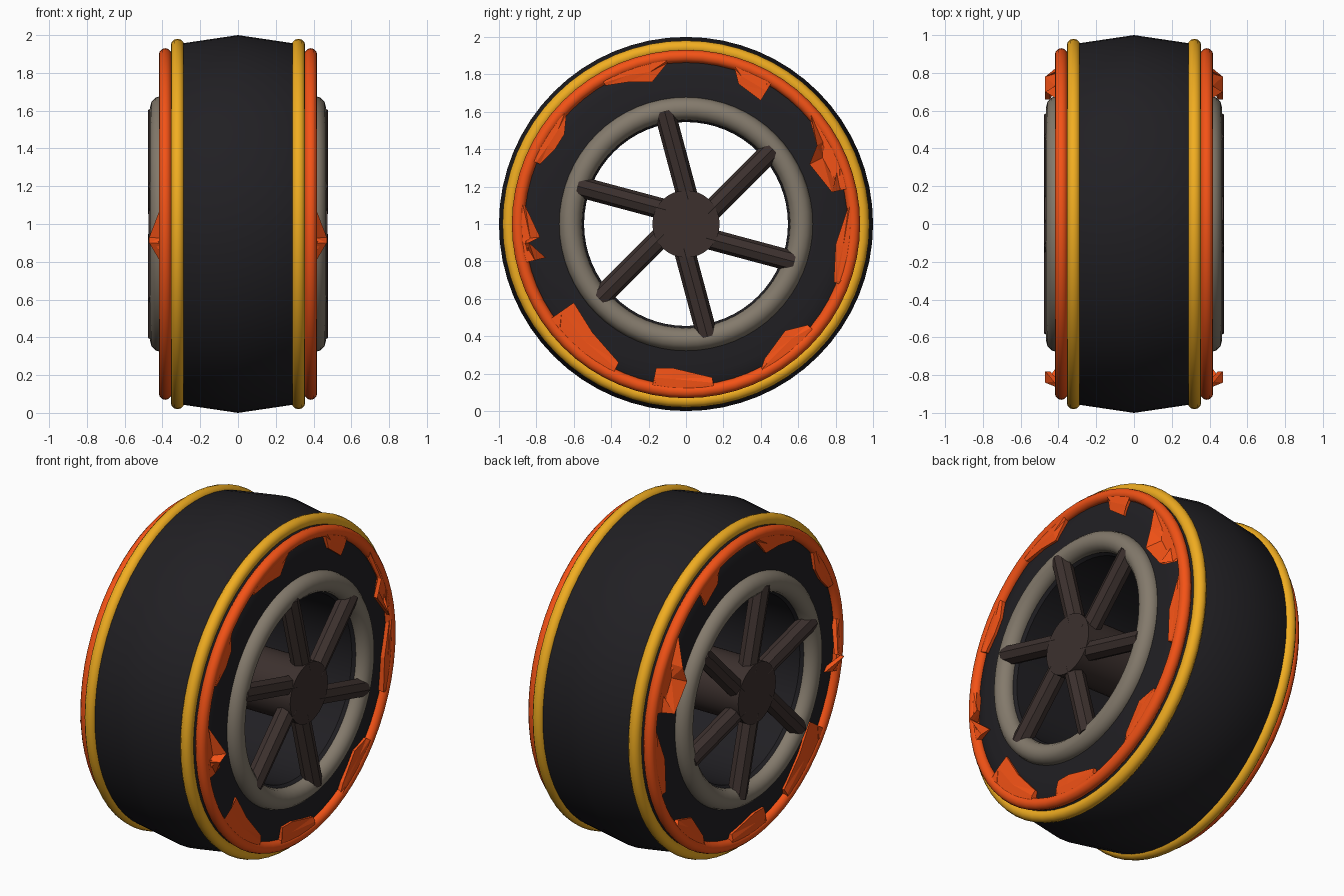
import bpy, bmesh, math
from mathutils import Vector, Matrix

if "Cube" in bpy.data.objects:
    bpy.data.objects.remove(bpy.data.objects["Cube"])

CENTER = Vector((0, 0, 1))


def material(name, rgb):
    m = bpy.data.materials.new(name)
    m.diffuse_color = (*rgb, 1)
    m.use_nodes = True
    m.node_tree.nodes["Principled BSDF"].inputs["Base Color"].default_value = m.diffuse_color
    return m


BLACK = material("rubber_black", (0.015, 0.014, 0.017))
YELLOW = material("band_yellow", (0.88, 0.42, 0.015))
ORANGE = material("flame_orange", (0.9, 0.085, 0.008))
GREY = material("rim_grey", (0.23, 0.195, 0.15))
BROWN = material("spoke_brown", (0.045, 0.03, 0.027))


def finish(name, bm, mat, angle=30):
    bmesh.ops.recalc_face_normals(bm, faces=bm.faces[:])
    me = bpy.data.meshes.new(name)
    bm.to_mesh(me)
    bm.free()
    me.materials.append(mat)
    ob = bpy.data.objects.new(name, me)
    ob.location = CENTER
    bpy.context.collection.objects.link(ob)
    bpy.ops.object.select_all(action='DESELECT')
    ob.select_set(True)
    bpy.context.view_layer.objects.active = ob
    if angle:
        bpy.ops.object.shade_smooth_by_angle(angle=math.radians(angle))
    return ob


def lathe(name, profile, mat, segs=64, angle=30):
    """Closed (x, radius) profile revolved around the x axis."""
    bm = bmesh.new()
    rings = []
    for i in range(segs):
        a = 2 * math.pi * i / segs
        rings.append([bm.verts.new((x, r * math.cos(a), r * math.sin(a)))
                      for x, r in profile])
    n = len(profile)
    for i in range(segs):
        p, q = rings[i], rings[(i + 1) % segs]
        for j in range(n):
            k = (j + 1) % n
            bm.faces.new((p[j], p[k], q[k], q[j]))
    return finish(name, bm, mat, angle)


def ring(name, x, radius, thick, mat):
    prof = [(x + thick * math.cos(t), radius + thick * math.sin(t))
            for t in (2 * math.pi * i / 12 for i in range(12))]
    lathe(name, prof, mat, angle=60)


def cylinder(bm, radius, depth, sides, matrix):
    bmesh.ops.create_cone(bm, cap_ends=True, segments=sides, radius1=radius,
                          radius2=radius, depth=depth, matrix=matrix)


# Tyre body: crowned tread, shoulders, side walls and open bore
half = [(0, 1.0), (0.29, 0.957), (0.345, 0.925), (0.38, 0.88), (0.395, 0.80),
        (0.40, 0.68), (0.40, 0.56), (0.38, 0.545)]
lathe("tyre", half + [(-x, r) for x, r in half[:0:-1]], BLACK)

# Hub running through the wheel
bm = bmesh.new()
cylinder(bm, 0.18, 0.95, 32, Matrix.Rotation(math.pi / 2, 4, 'Y'))
finish("hub", bm, BROWN)

# Torn flame patches: inner outline points (y, z) on the side wall, in order
patches = [
    (0.41, [(-.10, .86), (-.18, .76), (-.30, .76), (-.43, .74), (-.40, .80)]),
    (0.41, [(.42, .73), (.40, .66), (.28, .75), (.26, .83)]),
    (0.47, [(.81, .29), (.78, .17), (.66, .32), (.70, .42), (.66, .62)]),
    (0.42, [(.85, -.30), (.79, -.31), (.80, -.11), (.87, .10)]),
    (0.41, [(.40, -.78), (.42, -.72), (.53, -.57), (.65, -.54)]),
    (0.41, [(-.16, -.84), (-.16, -.77), (-.07, -.77), (.14, -.82)]),
    (0.41, [(-.66, -.54), (-.60, -.42), (-.50, -.58), (-.36, -.74)]),
    (0.47, [(-.86, .10), (-.78, -.07), (-.84, -.10), (-.75, -.18)]),
    (0.41, [(-.64, .58), (-.65, .48), (-.70, .40), (-.78, .32)]),
]

for side, s in (("right", 1), ("left", -1)):
    ring(f"yellow_band_{side}", s * 0.32, 0.945, 0.036, YELLOW)
    ring(f"orange_band_{side}", s * 0.385, 0.897, 0.034, ORANGE)
    ring(f"rim_{side}", s * 0.405, 0.617, 0.061, GREY)

    # Six spokes, each slightly swept off the radial direction
    bm = bmesh.new()
    for k in range(6):
        a = math.radians(98 + 60 * k)
        d = math.radians(105 + 60 * k)
        mid = Vector((s * 0.42, 0.37 * math.cos(a), 0.37 * math.sin(a)))
        turn = Matrix.Rotation(d - math.pi / 2, 4, 'X')
        cylinder(bm, 0.056, 0.49, 8, Matrix.Translation(mid) @ turn)
    finish(f"spokes_{side}", bm, BROWN)

    # Flame patches: jagged plates fanned between the orange band and outline
    bm = bmesh.new()
    for lift, pts in patches:
        outer = [Vector(p).normalized() * 0.89 for p in pts]
        cols = []
        for i, (p, o) in enumerate(zip(pts, outer)):
            tip = lift if 0 < i < len(pts) - 1 else 0.405
            mid = (Vector(p) + o) / 2
            cols.append([bm.verts.new((s * x, y, z)) for x, y, z in (
                (0.37, *o), (0.412, *o), (0.415, *mid), (tip, *p),
                (tip - 0.025 if tip > 0.43 else 0.37, *p))])
        for p, q in zip(cols, cols[1:]):
            for j in range(5):
                k = (j + 1) % 5
                bm.faces.new((p[j], p[k], q[k], q[j]))
        bm.faces.new(cols[0])
        bm.faces.new(cols[-1])
    bmesh.ops.triangulate(bm, faces=bm.faces[:])
    finish(f"flame_patches_{side}", bm, ORANGE, 0)
